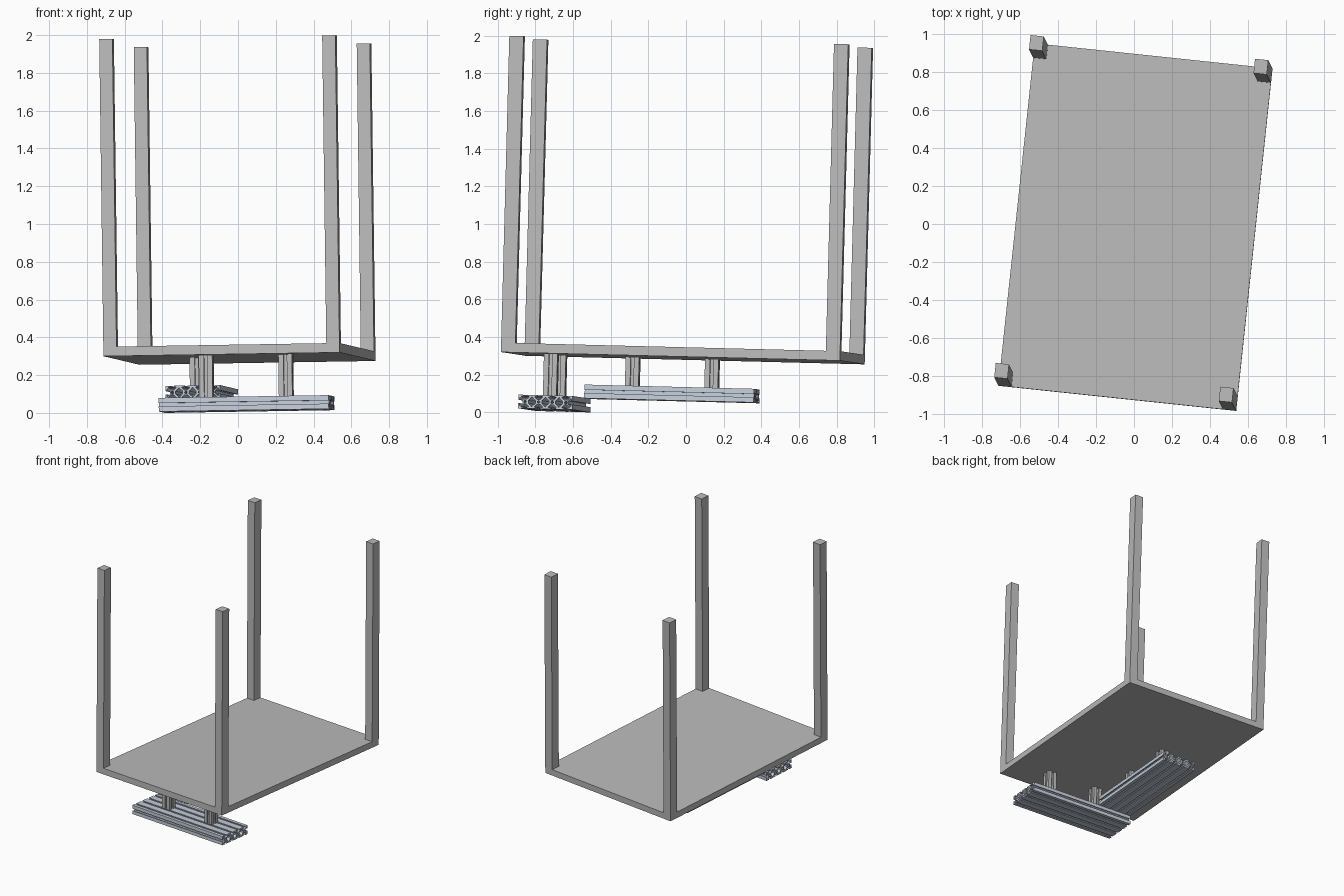
import bpy
import bmesh
import math
from mathutils import Matrix, Vector

if "Cube" in bpy.data.objects:
    bpy.data.objects.remove(bpy.data.objects["Cube"], do_unlink=True)


def material(name, color):
    mat = bpy.data.materials.new(name)
    mat.use_nodes = True
    mat.diffuse_color = (*color, 1)
    mat.node_tree.nodes["Principled BSDF"].inputs["Base Color"].default_value = (*color, 1)
    return mat


GREY = material("neutral grey", (0.5, 0.5, 0.5))
ALUMINIUM = material("pale blue aluminium", (0.56, 0.62, 0.71))

# Tilted frame of the upturned table, origin under the middle of its plate
U = Vector((0.994, -0.105, 0.016)).normalized()
V = Vector((0.105, 0.994, -0.025))
N = U.cross(V).normalized()
V = N.cross(U)
FRAME = Matrix.Translation((0.008, -0.017, 0.2875)) @ Matrix((U, V, N)).transposed().to_4x4()

WIDTH, LENGTH, PLATE = 1.257, 1.81, 0.05
LEG_X, LEG_Y, LEG_H = 0.07, 0.076, 1.63
CELL = 0.0725
BAR_LENGTH = 0.905


def add_object(name, mesh, mat, matrix):
    obj = bpy.data.objects.new(name, mesh)
    bpy.context.collection.objects.link(obj)
    mesh.materials.clear()
    mesh.materials.append(mat)
    obj.matrix_world = FRAME @ matrix
    return obj


def box(name, size, center, mat):
    bm = bmesh.new()
    bmesh.ops.create_cube(bm, size=1)
    bmesh.ops.scale(bm, vec=size, verts=bm.verts)
    mesh = bpy.data.meshes.new(name)
    bm.to_mesh(mesh)
    bm.free()
    return add_object(name, mesh, mat, Matrix.Translation(center))


# Half of one T-slot in cell units: (distance along the edge, depth)
HALF_SLOT = [(0.38, 0), (0.38, 0.1), (0.22, 0.1), (0.22, 0.16), (0.38, 0.32)]
SLOT = HALF_SLOT + [(1 - a, d) for a, d in reversed(HALF_SLOT)]


def extrusion_loops(cells):
    """Slotted outline followed by the hollow chambers, centred on the origin."""
    outline = []
    corner, along = Vector((0, 0)), Vector((1, 0))
    for count in (cells, 1, cells, 1):
        inward = Vector((-along.y, along.x))
        outline.append(corner.copy())
        for i in range(count):
            outline += [corner + along * (i + a) + inward * d for a, d in SLOT]
        corner = corner + along * count
        along = inward
    loops = [outline]
    for i in range(cells):
        loops.append([Vector((i + 0.5 + 0.1 * math.cos(k * math.pi / 4),
                              0.5 + 0.1 * math.sin(k * math.pi / 4))) for k in range(8)])
    side = [(0, 0.14), (0.26, 0.4), (0.26, 0.6), (0, 0.86)]
    chamber = side + [(-x, y) for x, y in side[2:0:-1]]
    for i in range(1, cells):
        loops.append([Vector((i + x, y)) for x, y in chamber])
    middle = Vector((cells / 2, 0.5))
    return [[(p - middle) * CELL for p in loop] for loop in loops]


def extrusion(name, cells, length, axes, center, mat):
    """Slotted profile spanning the first two axes, drawn out along the third."""
    curve = bpy.data.curves.new(name, "CURVE")
    curve.dimensions = "2D"
    curve.fill_mode = "BOTH"
    curve.extrude = length / 2
    for loop in extrusion_loops(cells):
        spline = curve.splines.new("POLY")
        spline.points.add(len(loop) - 1)
        for point, co in zip(spline.points, loop):
            point.co = (co.x, co.y, 0, 1)
        spline.use_cyclic_u = True
        spline.use_smooth = False
    helper = bpy.data.objects.new(name + " curve", curve)
    bpy.context.collection.objects.link(helper)
    bpy.context.view_layer.update()
    mesh = bpy.data.meshes.new_from_object(
        helper.evaluated_get(bpy.context.evaluated_depsgraph_get()))
    bpy.data.objects.remove(helper, do_unlink=True)
    bm = bmesh.new()
    bm.from_mesh(mesh)
    bmesh.ops.remove_doubles(bm, verts=bm.verts, dist=0.00001)
    bmesh.ops.recalc_face_normals(bm, faces=bm.faces)
    bm.to_mesh(mesh)
    bm.free()
    turn = Matrix(axes).transposed().to_4x4()
    return add_object(name, mesh, mat, Matrix.Translation(center) @ turn)


X, Y, Z = Vector((1, 0, 0)), Vector((0, 1, 0)), Vector((0, 0, 1))

# Table plate and its four upright legs
box("table_plate", (WIDTH, LENGTH, PLATE), (0, 0, PLATE / 2), GREY)
for sx, side in ((1, "left"), (-1, "right")):
    for sy, end in ((-1, "front"), (1, "back")):
        box(f"{end}_{side}_leg", (LEG_X, LEG_Y, LEG_H),
            (sx * (WIDTH - LEG_X) / 2, sy * (LENGTH - LEG_Y) / 2, PLATE + LEG_H / 2), GREY)

# Two slotted beams under the plate, each hung from two posts
beams = (("cross_beam", (Y, Z, X), Vector((0.105, -0.668, -0.259))),
         ("long_beam", (-X, Z, Y), Vector((-0.196, -0.074, -0.1885))))
for name, axes, center in beams:
    extrusion(name, 4, BAR_LENGTH, axes, center, ALUMINIUM)
    drop = -center.z - CELL / 2
    for i, s in enumerate((-1, 1)):
        spot = center + axes[2] * s * 0.212
        spot.z = -drop / 2
        extrusion(f"{name}_post_{i + 1}", 1, drop, (X, Y, Z), spot, GREY)
